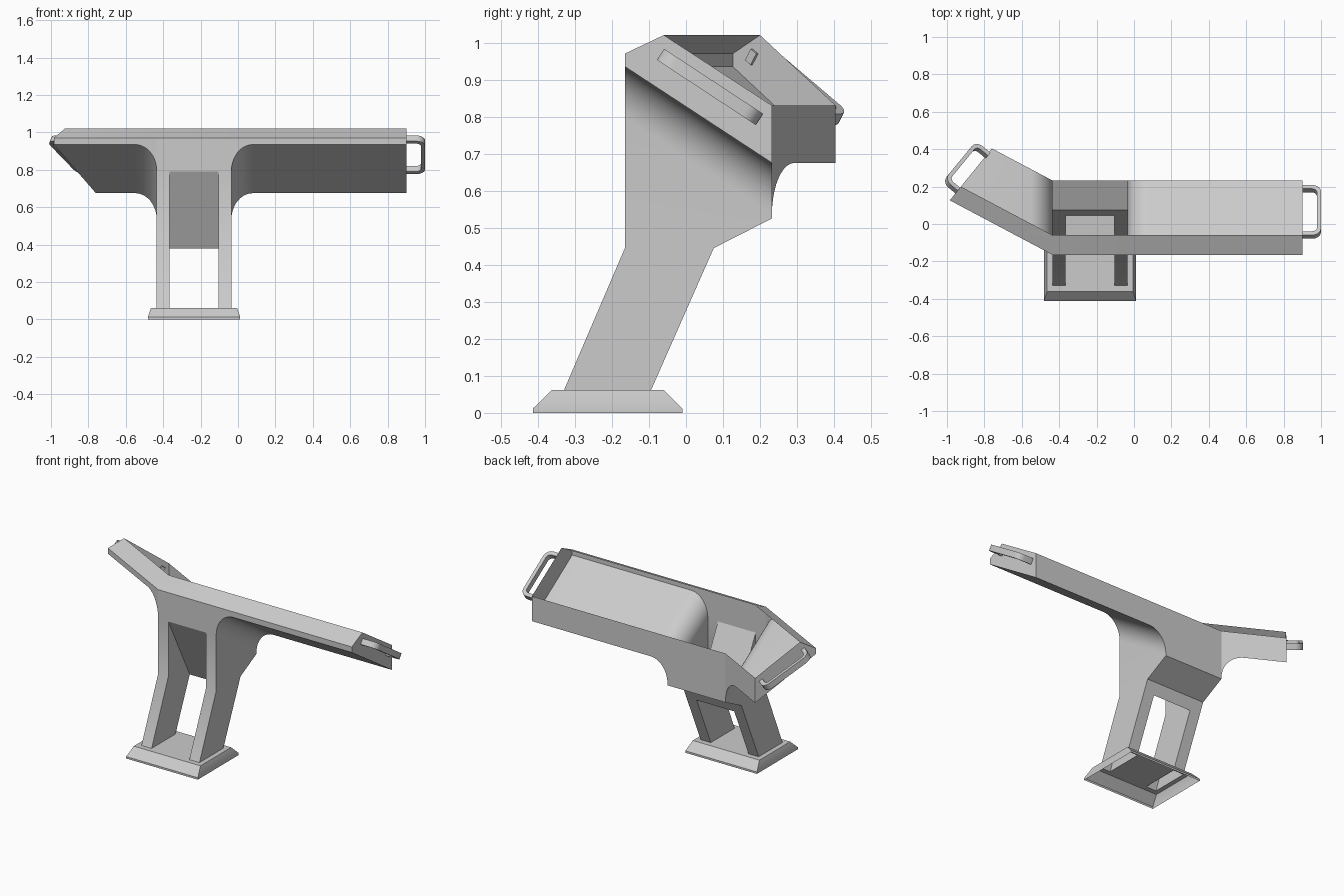
import bpy, bmesh, math
from mathutils import Vector

if "Cube" in bpy.data.objects:
    bpy.data.objects.remove(bpy.data.objects["Cube"])

XL, XR = -0.435, -0.035            # outer faces of the pedestal
WL, WR = XL + 0.07, XR - 0.07      # inner faces of the hollow legs
YF, YB = -0.165, 0.232             # front and back of the console
P1, P2, P3, P4, P5 = (YF, .935), (YF, .97), (-.06, 1.02), (YB, .83), (YB, .675)
RX, RZ, N = .115, .14, 10          # fillet between pedestal and wings


def make(name, polys):
    bm = bmesh.new()
    for p in polys:
        bm.faces.new([bm.verts.new(v) for v in p])
    bmesh.ops.remove_doubles(bm, verts=bm.verts, dist=1e-4)
    bmesh.ops.recalc_face_normals(bm, faces=bm.faces)
    me = bpy.data.meshes.new(name)
    bm.to_mesh(me)
    bm.free()
    ob = bpy.data.objects.new(name, me)
    bpy.context.collection.objects.link(ob)
    bpy.ops.object.select_all(action='DESELECT')
    bpy.context.view_layer.objects.active = ob
    ob.select_set(True)
    bpy.ops.object.shade_smooth_by_angle(angle=math.radians(25))
    return ob


def side_point(right, d, y, z):
    return (XR + d, y, z) if right else (XL - d, y + .53 * d, z)


def end_dist(right, y):
    return .935 if right else .55 - .567 * (y - YF)


def span(x0, x1, a, b):
    return [(x0, *a), (x1, *a), (x1, *b), (x0, *b)]


# Wings: open-topped thin troughs that flare out of the pedestal
def wing(right):
    def S(d, p):
        return side_point(right, d, *p)

    def E(p):
        return S(end_dist(right, p[0]), p)
    arc = [(RX * (1 - math.cos(a)), -RZ * (1 - math.sin(a)))
           for a in (i * math.pi / 2 / N for i in range(N + 1))]
    front = [S(d, (YF, P1[1] + h)) for d, h in arc]
    back = [S(d, (YB, P5[1] + h)) for d, h in arc]
    out = [[front[i], front[i + 1], back[i + 1], back[i]] for i in range(N)]
    out.append([front[-1], E(P1), E(P5), back[-1]])           # floor
    out.append(front + [E(P1), E(P2), S(0, P2)])              # front wall
    out.append(back + [E(P5), E(P4), S(0, P4)])               # back wall
    out.append([S(0, P2), E(P2), E(P3), S(0, P3)])            # bezel
    out.append([E(p) for p in (P1, P2, P3, P4, P5)])          # end wall
    return out


# Pedestal: hollow legs, slanted tunnel roof, chin at the back
KF, FF, FB, KB = (YF, .445), (-.33, .06), (-.095, .06), (.075, .445)
CHIN, TF, TB = (YB, .525), (YF, .79), (.046, .38)
polys = wing(True) + wing(False)
for x in (XL, XR):
    polys.append([(x, *p) for p in ((YF, P1[1] - RZ), KF, FF, FB, KB, CHIN, (YB, P5[1] - RZ))])
for x in (WL, WR):
    polys.append([(x, *p) for p in (TF, KF, FF, FB, TB)])
for a, b in ((XL, WL), (WR, XR)):
    polys += [span(a, b, TF, KF), span(a, b, KF, FF), span(a, b, TB, FB)]
polys += [span(XL, XR, P2, P3), span(XL, XR, P2, TF), span(WL, WR, TF, TB),
          span(XL, XR, TB, KB), span(XL, XR, KB, CHIN), span(XL, XR, CHIN, P4)]
make("console_shell", polys)


# Base: chamfered foot, open below, with openings under the hollow legs
def ring(x0, x1, y0, y1, z):
    return [(x0, y0, z), (x1, y0, z), (x1, y1, z), (x0, y1, z)]


rings = [ring(-.482, .012, -.413, -.01, 0), ring(-.482, .012, -.413, -.01, .012),
         ring(-.465, -.005, -.362, -.06, .062)]
polys = [[r[i], r[(i + 1) % 4], s[(i + 1) % 4], s[i]]
         for r, s in zip(rings, rings[1:]) for i in range(4)]
for x0, x1, y0, y1 in ((-.465, -.005, -.362, FF[0]), (-.465, -.005, FB[0], -.06),
                       (-.465, XL, FF[0], FB[0]), (WL, WR, FF[0], FB[0]),
                       (XR, -.005, FF[0], FB[0])):
    polys.append(ring(x0, x1, y0, y1, .062))
make("base", polys)


# Handles: rounded flat loops on the wing ends
def handle(name, centre, out, along):
    c, o, s = Vector(centre), Vector(out), Vector(along)
    n = o.cross(s).normalized() * .018

    def half(depth, width, r):
        pts = [(0, width)]
        for i in range(6):
            a = i * math.pi / 10
            pts.append((depth - r + r * math.sin(a), width - r + r * math.cos(a)))
        return pts + [(u, -w) for u, w in reversed(pts)]
    outer, inner = half(.1, .16, .045), half(.078, .136, .025)
    rails = [[c + o * u + s * w + n * k for u, w in prof]
             for prof, k in ((outer, 1), (outer, -1), (inner, -1), (inner, 1))]
    faces = []
    for j in range(4):
        a, b = rails[j], rails[(j + 1) % 4]
        faces += [[a[i], a[i + 1], b[i + 1], b[i]] for i in range(len(a) - 1)]
    for e in (0, -1):
        faces.append([r[e] for r in rails])
    make(name, faces)


handle("right_handle", (.9, .065, .88), (1, 0, 0), (0, .836, -.549))
handle("left_handle", (-.858, .27, .88), (-.773, .634, 0), (.634 * .836, .773 * .836, -.549))
